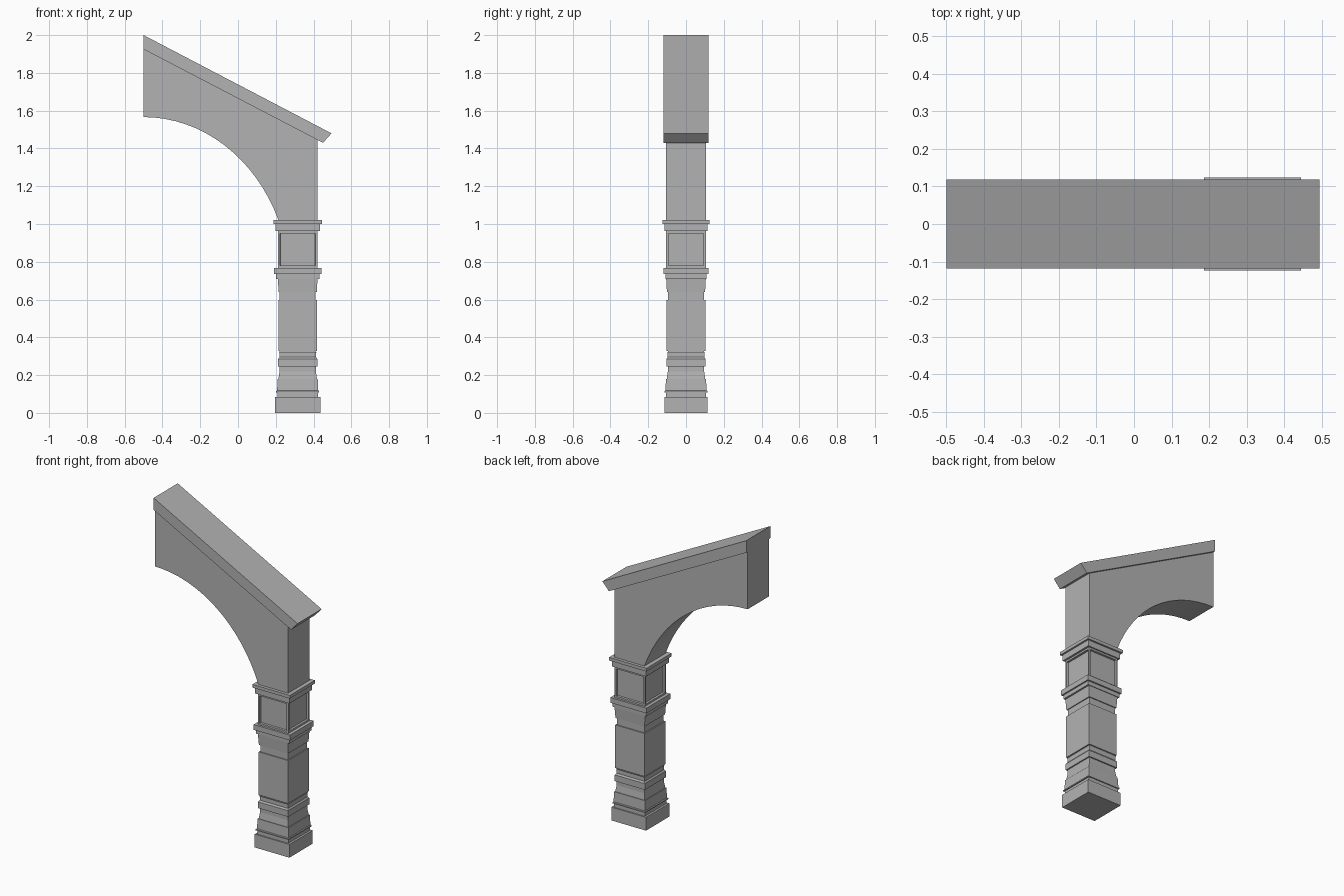
import bpy, bmesh, math

cube = bpy.data.objects.get("Cube")
if cube:
    bpy.data.objects.remove(cube, do_unlink=True)

grey = bpy.data.materials.new("stone_grey")
grey.use_nodes = True
grey.diffuse_color = (0.45, 0.45, 0.45, 1)
grey.node_tree.nodes["Principled BSDF"].inputs["Base Color"].default_value = (0.45, 0.45, 0.45, 1)

POST_X = 0.316


def finish(name, bm):
    bmesh.ops.recalc_face_normals(bm, faces=bm.faces)
    mesh = bpy.data.meshes.new(name)
    bm.to_mesh(mesh)
    bm.free()
    mesh.materials.append(grey)
    obj = bpy.data.objects.new(name, mesh)
    bpy.context.collection.objects.link(obj)
    return obj


def slab(name, outline, half):
    """Extrude an x-z outline through the depth."""
    bm = bmesh.new()
    face = bm.faces.new([bm.verts.new((x, -half, z)) for x, z in outline])
    ext = bmesh.ops.extrude_face_region(bm, geom=[face])
    moved = [v for v in ext["geom"] if isinstance(v, bmesh.types.BMVert)]
    bmesh.ops.translate(bm, verts=moved, vec=(0, 2 * half, 0))
    return finish(name, bm)


def square_turning(name, profile, trim=0.0):
    """Stack square rings (half width, height); trim narrows the depth."""
    bm = bmesh.new()
    rings = []
    for w, z in profile:
        d = w - trim
        rings.append([bm.verts.new((POST_X + sx * w, sy * d, z))
                      for sx, sy in ((-1, -1), (1, -1), (1, 1), (-1, 1))])
    for low, high in zip(rings, rings[1:]):
        for i in range(4):
            j = (i + 1) % 4
            bm.faces.new((low[i], low[j], high[j], high[i]))
    bm.faces.new(rings[0][::-1])
    bm.faces.new(rings[-1])
    return finish(name, bm)


# Post, from the ground up
square_turning("plinth", [(0.12, 0), (0.12, 0.083)], 0.005)
square_turning("base_moulding", [
    (0.107, 0.083), (0.107, 0.108), (0.114, 0.108), (0.114, 0.115),
    (0.109, 0.118), (0.106, 0.18), (0.102, 0.18), (0.096, 0.22),
    (0.096, 0.246), (0.104, 0.246), (0.104, 0.285), (0.097, 0.295),
    (0.097, 0.318), (0.1, 0.323), (0.095, 0.323), (0.095, 0.33)])
square_turning("shaft", [(0.102, 0.328), (0.102, 0.597)])
square_turning("neck_moulding", [
    (0.095, 0.597), (0.095, 0.64), (0.101, 0.64), (0.105, 0.71)])
square_turning("lower_cap", [
    (0.116, 0.71), (0.116, 0.735), (0.125, 0.735), (0.125, 0.768)], 0.007)

# Block with a recessed panel on each side
block = square_turning("panel_block", [(0.105, 0.768), (0.105, 0.962)])
bm = bmesh.new()
bm.from_mesh(block.data)
sides = [f for f in bm.faces if abs(f.normal.z) < 0.5]
bmesh.ops.inset_individual(bm, faces=sides, thickness=0.016, depth=0)
bmesh.ops.inset_individual(bm, faces=sides, thickness=0.002, depth=-0.012)
bm.to_mesh(block.data)
bm.free()

square_turning("upper_cap", [
    (0.118, 0.962), (0.118, 1.0), (0.129, 1.0), (0.129, 1.02)], 0.005)

# Bracket with a quarter-ellipse underside
STEPS = 16
start = math.asin(0.354 / 0.9)
arc = []
for i in range(STEPS + 1):
    t = start + (math.pi / 2 - start) * i / STEPS
    arc.append((-0.5 + 0.777 * math.cos(t), 0.666 + 0.9 * math.sin(t)))
slab("arched_bracket", arc + [(-0.5, 1.925), (0.42, 1.446), (0.42, 1.02)], 0.105)

# Sloping coping on top
slab("sloped_coping", [(-0.5, 1.925), (0.45, 1.43), (0.495, 1.48), (-0.5, 2.0)], 0.119)
